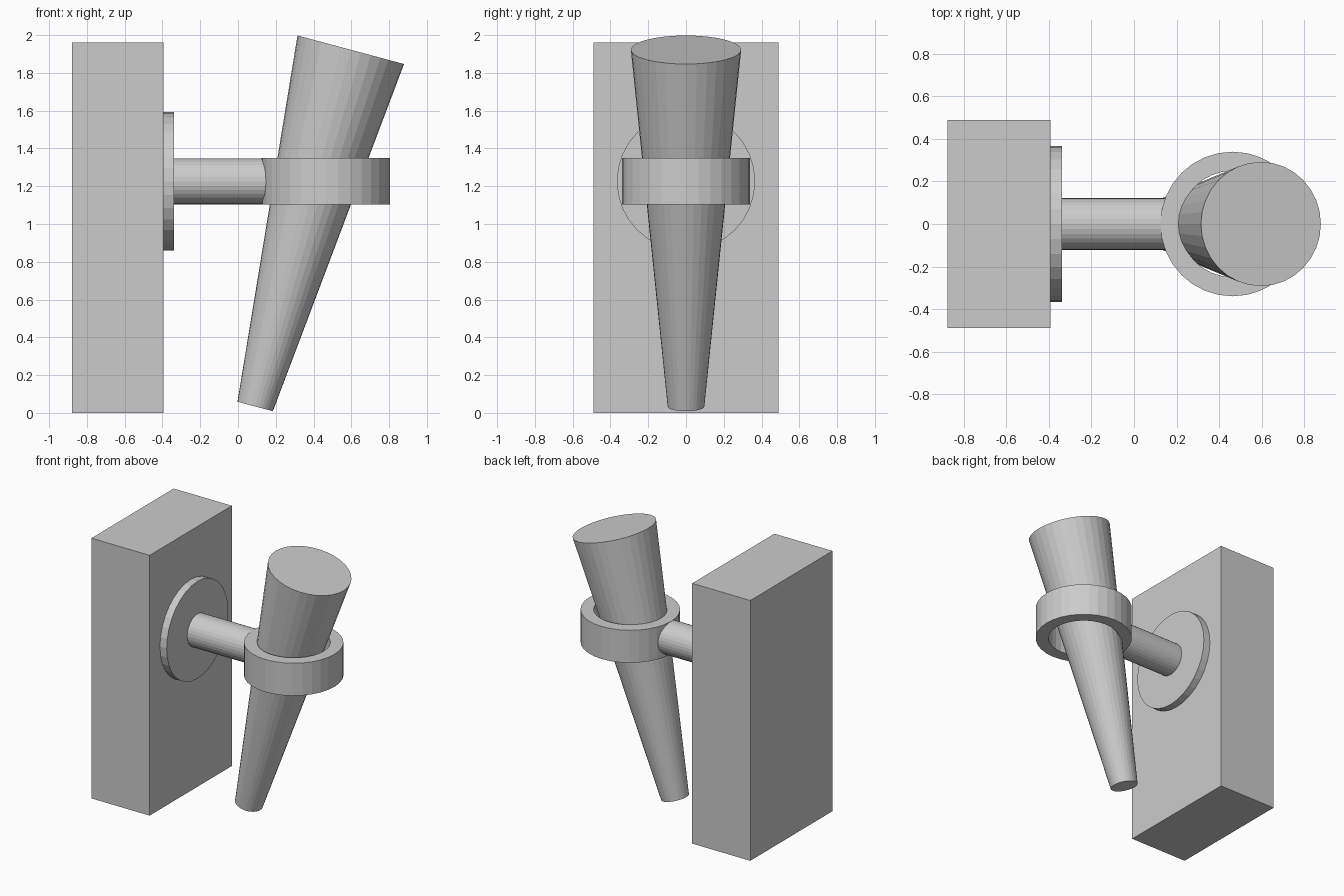
import bpy, bmesh
from math import radians, cos, sin, pi
from mathutils import Vector

if "Cube" in bpy.data.objects:
    bpy.data.objects.remove(bpy.data.objects["Cube"])

SIDES = 32
ARM_Z = 1.226


def frustum(name, start, end, r1, r2):
    """Flat-shaded capped cylinder or cone running from start to end."""
    start, end = Vector(start), Vector(end)
    axis = end - start
    bpy.ops.mesh.primitive_cone_add(
        vertices=SIDES, radius1=r1, radius2=r2, depth=axis.length,
        location=(start + end) / 2,
        rotation=axis.to_track_quat('Z', 'Y').to_euler())
    bpy.context.object.name = name
    return bpy.context.object


def ring(name, center, outer, inner, height):
    """Flat-shaded square-section ring around the z axis."""
    h = height / 2
    profile = [(outer, -h), (outer, h), (inner, h), (inner, -h)]
    bm = bmesh.new()
    loops = [[bm.verts.new((r * cos(2 * pi * i / SIDES), r * sin(2 * pi * i / SIDES), z))
              for i in range(SIDES)] for r, z in profile]
    for a, b in zip(loops, loops[1:] + loops[:1]):
        for i in range(SIDES):
            j = (i + 1) % SIDES
            bm.faces.new((a[i], a[j], b[j], b[i]))
    bmesh.ops.recalc_face_normals(bm, faces=bm.faces)
    mesh = bpy.data.meshes.new(name)
    bm.to_mesh(mesh)
    bm.free()
    obj = bpy.data.objects.new(name, mesh)
    obj.location = center
    bpy.context.collection.objects.link(obj)
    return obj


# Wall block
bpy.ops.mesh.primitive_cube_add(size=1, location=(-0.636, 0, 0.98))
wall = bpy.context.object
wall.name = "wall_block"
wall.scale = (0.484, 0.978, 1.96)

# Round mounting plate and arm
frustum("mounting_plate", (-0.42, 0, ARM_Z), (-0.338, 0, ARM_Z), 0.366, 0.366)
frustum("arm", (-0.36, 0, ARM_Z), (0.19, 0, ARM_Z), 0.122, 0.122)

# Holder ring
ring("holder_ring", (0.464, 0, ARM_Z), 0.34, 0.25, 0.245)

# Tapered torch, leaning 15 degrees away from the wall
tilt = radians(15)
base = Vector((0.091, 0, 0.034))
tip = base + 1.955 * Vector((sin(tilt), 0, cos(tilt)))
frustum("torch", base, tip, 0.097, 0.292)
